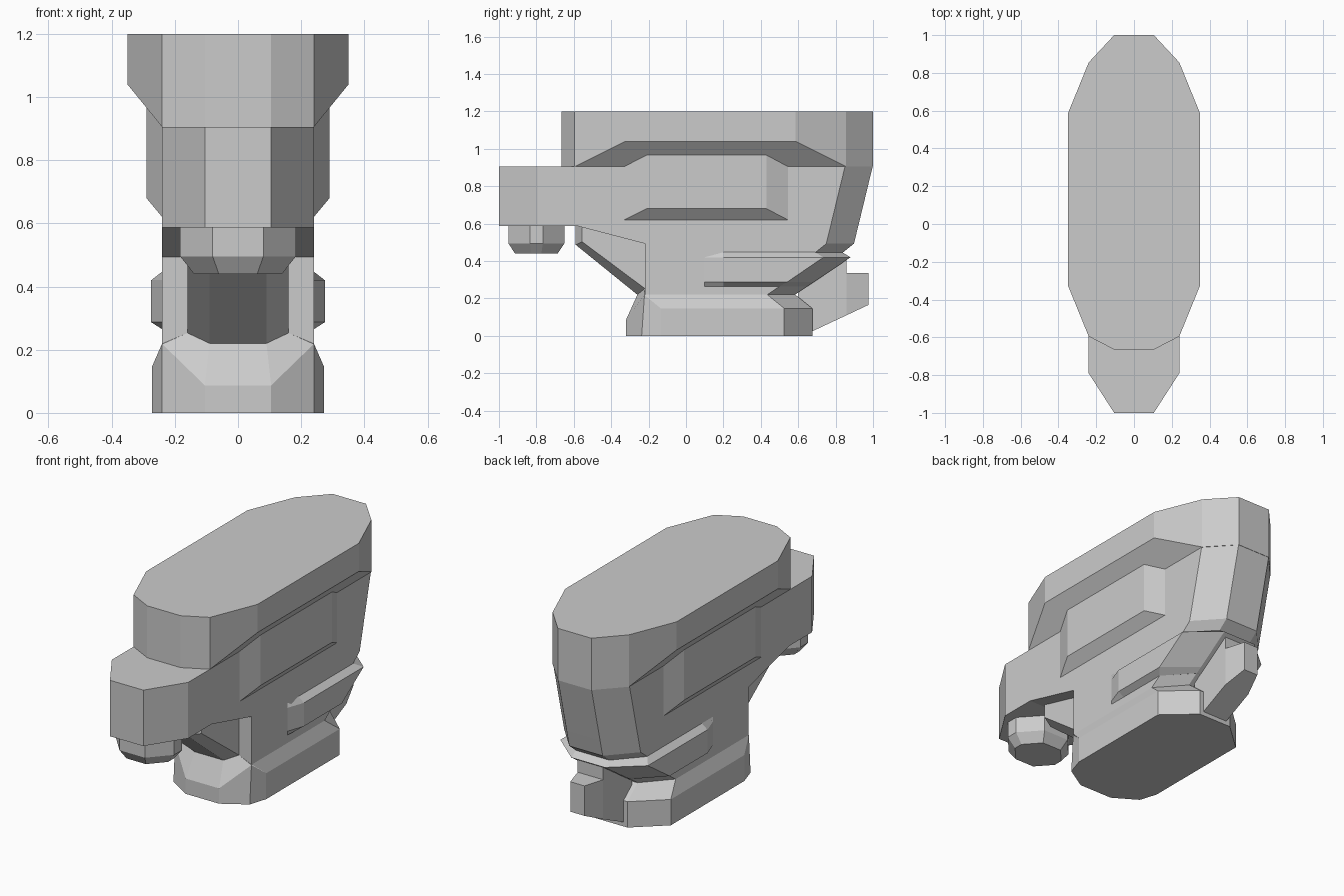
import bpy, bmesh


def loft(name, rings):
    """Skin half-rings of (x, y, z) points, front to back, mirrored across x = 0."""
    bm = bmesh.new()
    loops = []
    for half in rings:
        full = list(half) + [(-x, y, z) for x, y, z in reversed(half)]
        loops.append([bm.verts.new(p) for p in full])
    n = len(loops[0])
    for a, b in zip(loops, loops[1:]):
        for i in range(n):
            j = (i + 1) % n
            bm.faces.new((a[i], a[j], b[j], b[i]))
    bm.faces.new(loops[0])
    bm.faces.new(loops[-1])
    bmesh.ops.remove_doubles(bm, verts=bm.verts, dist=0.0005)
    bmesh.ops.dissolve_degenerate(bm, edges=bm.edges, dist=0.0005)
    bmesh.ops.recalc_face_normals(bm, faces=bm.faces)
    mesh = bpy.data.meshes.new(name)
    bm.to_mesh(mesh)
    bm.free()
    obj = bpy.data.objects.new(name, mesh)
    bpy.context.collection.objects.link(obj)
    return obj


def level(z, *pts):
    """A flat half-ring at height z."""
    return [(x, y, z) for x, y in pts]


# central slab with overhanging nose: z, front centre, front side, back side
core = [
    (0.22, -0.22, -0.22, 0.435),
    (0.265, -0.22, -0.22, 0.50),
    (0.445, -0.22, -0.22, 0.69),
    (0.493, -0.22, -0.22, 0.75),
    (0.587, -0.58, -0.58, 0.773),
    (0.587, -1.0, -0.79, 0.773),
    (0.905, -1.0, -0.79, 0.85),
]
loft("main_body", [level(z, (0.105, fc), (0.24, fs), (0.24, b), (0.105, b + 0.148))
                   for z, fc, fs, b in core])

# wide top housing with undercut sides
ends = [(0.105, -0.665), (0.24, -0.595), (0.35, -0.325),
        (0.35, 0.585), (0.24, 0.855), (0.105, 1.0)]
loft("top_housing", [
    level(1.2, *ends),
    [(x, y, 1.04 if x > 0.3 else 0.905) for x, y in ends],
    level(0.905, (0.105, -0.665), (0.24, -0.595), (0.24, -0.595),
          (0.24, 0.855), (0.24, 0.855), (0.105, 1.0)),
])

# raised panels on both sides
panel = [(0.24, -0.33), (0.29, -0.21), (0.29, 0.43), (0.24, 0.545)]
loft("side_panels", [
    level(0.62, *[(0.24, y) for x, y in panel]),
    [(x, y, 0.68 if x > 0.25 else 0.62) for x, y in panel],
    [(x, y, 0.968 if x > 0.25 else 0.906) for x, y in panel],
])

# protruding ridge around the lower back
loft("rear_ridge", [
    level(0.265, (0.24, 0.1), (0.24, 0.2), (0.24, 0.5), (0.105, 0.65)),
    level(0.287, (0.24, 0.1), (0.275, 0.2), (0.275, 0.54), (0.105, 0.683)),
    level(0.42, (0.24, 0.1), (0.275, 0.2), (0.275, 0.735), (0.105, 0.88)),
    level(0.447, (0.24, 0.1), (0.24, 0.2), (0.24, 0.69), (0.105, 0.835)),
])

# base foot with sloped front lip
loft("base", [
    level(0, (0.105, -0.32), (0.24, -0.237), (0.272, -0.135), (0.272, 0.525), (0.105, 0.675)),
    [(0.105, -0.32, 0.087), (0.24, -0.222, 0.218), (0.272, -0.135, 0.147),
     (0.272, 0.525, 0.147), (0.105, 0.675, 0.147)],
    [(0.09, -0.26, 0.22), (0.16, -0.22, 0.253), (0.24, -0.218, 0.22),
     (0.24, 0.435, 0.22), (0.105, 0.585, 0.22)],
])

# sloping throat under the nose
throat = [(0.09, -0.59), (0.16, -0.555), (0.16, -0.2)]
loft("throat", [
    level(0.589, *throat),
    [(0.09, -0.59, 0.487), (0.16, -0.555, 0.503), (0.16, -0.2, 0.503)],
    [(0.09, -0.26, 0.22), (0.16, -0.22, 0.253), (0.16, -0.2, 0.253)],
])

# eight-sided spout under the nose
spout = [(0.08, -0.95), (0.183, -0.835), (0.183, -0.765), (0.08, -0.65)]
tip = [(x * 0.76, -0.8 + (y + 0.8) * 0.76) for x, y in spout]
loft("spout", [level(0.6, *spout), level(0.495, *spout), level(0.44, *tip)])

# rear tail block: y, half width, bottom, top
tail = [(0.6, 0.08, 0.005, 0.42), (0.67, 0.08, 0.022, 0.42), (0.858, 0.08, 0.11, 0.42),
        (0.858, 0.08, 0.11, 0.335), (0.975, 0.045, 0.165, 0.335)]
loft("tail_block", [[(w, y, lo), (w, y, hi)] for y, w, lo, hi in tail])
